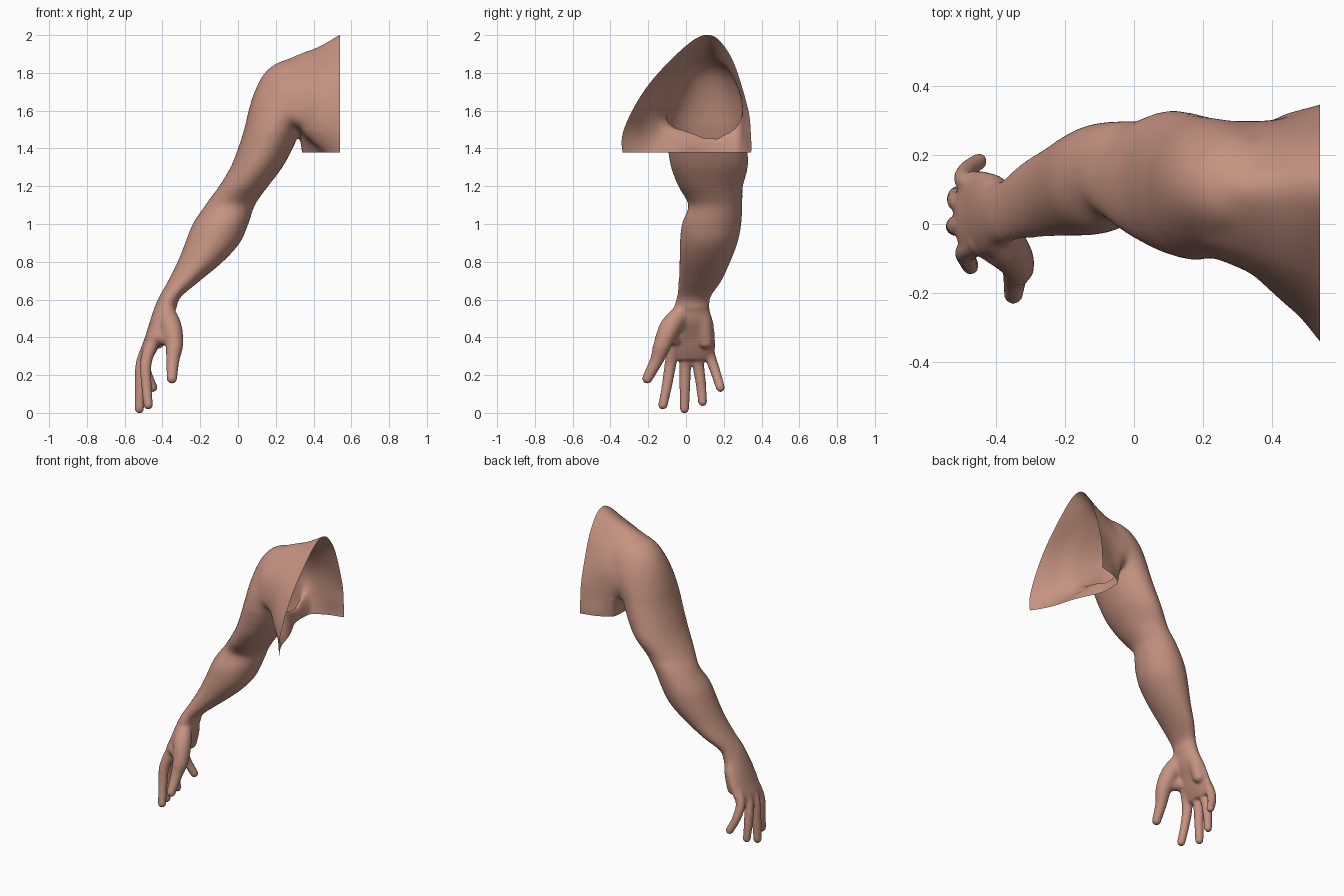
import bpy, bmesh, math
from mathutils import Vector, Matrix


def spline(pts, steps, closed=False):
    """Catmull-Rom interpolation through points of any dimension."""
    n, out = len(pts), []
    pick = (lambda i: pts[i % n]) if closed else (lambda i: pts[max(0, min(n - 1, i))])
    for i in range(n if closed else n - 1):
        a, b, c, d = (Vector(pick(i + k)) for k in (-1, 0, 1, 2))
        for s in range(steps):
            t = s / steps
            out.append(0.5 * (2 * b + (c - a) * t + (2 * a - 5 * b + 4 * c - d) * t * t
                              + (3 * b - a - 3 * c + d) * t ** 3))
    if not closed:
        out.append(Vector(pts[-1]))
    return out


def loft(bm, rings):
    """Closed skin over a stack of rings."""
    vs = [[bm.verts.new(p) for p in ring] for ring in rings]
    n = len(vs[0])
    for a, b in zip(vs, vs[1:]):
        for i in range(n):
            j = (i + 1) % n
            bm.faces.new((a[i], a[j], b[j], b[i]))
    faces = [bm.faces.new(vs[0]), bm.faces.new(vs[-1])]
    bmesh.ops.triangulate(bm, faces=faces)


def ellipse_loft(bm, rows):
    """Rows are (z, x min, x max, y min, y max)."""
    rings = []
    for z, x0, x1, y0, y1 in spline(rows, 5):
        rings.append([((x0 + x1) / 2 + (x1 - x0) / 2 * math.cos(a),
                       (y0 + y1) / 2 + (y1 - y0) / 2 * math.sin(a), z)
                      for a in (2 * math.pi * k / 40 for k in range(40))])
    loft(bm, rings)


def digit(bm, path):
    """Finger or mound from overlapping balls; points are (x, y, z, radius)."""
    for p in spline(path, 9):
        bmesh.ops.create_icosphere(bm, subdivisions=2, radius=p[3],
                                   matrix=Matrix.Translation(p.to_3d()))


bm = bmesh.new()

# Upper arm, elbow and forearm
ellipse_loft(bm, [
    (1.87, 0.25, 0.42, 0.05, 0.15), (1.845, 0.19, 0.45, 0.01, 0.20),
    (1.79, 0.132, 0.46, -0.03, 0.25),
    (1.70, 0.086, 0.45, -0.07, 0.29), (1.60, 0.055, 0.40, -0.097, 0.308),
    (1.50, 0.032, 0.335, -0.105, 0.315), (1.40, 0.0, 0.29, -0.097, 0.325),
    (1.30, -0.04, 0.235, -0.08, 0.328), (1.20, -0.10, 0.16, -0.042, 0.302),
    (1.14, -0.145, 0.115, -0.005, 0.30), (1.09, -0.18, 0.085, 0.012, 0.298),
    (1.00, -0.24, 0.055, -0.022, 0.293), (0.90, -0.28, 0.01, -0.033, 0.273),
    (0.80, -0.32, -0.08, -0.035, 0.235), (0.70, -0.37, -0.20, -0.04, 0.19),
    (0.61, -0.42, -0.305, -0.05, 0.13), (0.55, -0.445, -0.325, -0.06, 0.125)])

# Palm
ellipse_loft(bm, [
    (0.62, -0.415, -0.31, -0.05, 0.13), (0.55, -0.445, -0.33, -0.065, 0.125),
    (0.48, -0.468, -0.35, -0.09, 0.145), (0.40, -0.493, -0.395, -0.095, 0.155),
    (0.33, -0.518, -0.43, -0.095, 0.152), (0.28, -0.52, -0.46, -0.085, 0.125)])

# Thumb, its web, the heel of the hand, and fingers
digit(bm, [(-0.385, -0.01, 0.55, 0.045), (-0.355, -0.08, 0.46, 0.058),
           (-0.337, -0.122, 0.37, 0.05), (-0.345, -0.155, 0.28, 0.037),
           (-0.35, -0.205, 0.182, 0.029)])
digit(bm, [(-0.44, -0.05, 0.40, 0.045), (-0.40, -0.08, 0.40, 0.042),
           (-0.35, -0.11, 0.39, 0.045)])
digit(bm, [(-0.385, 0.075, 0.55, 0.038), (-0.40, 0.095, 0.48, 0.044),
           (-0.425, 0.105, 0.38, 0.042)])
digit(bm, [(-0.45, -0.055, 0.38, 0.036), (-0.487, -0.08, 0.27, 0.033),
           (-0.485, -0.10, 0.15, 0.029), (-0.475, -0.122, 0.042, 0.026)])
digit(bm, [(-0.46, 0.0, 0.37, 0.036), (-0.508, -0.004, 0.27, 0.033),
           (-0.518, -0.006, 0.14, 0.03), (-0.522, -0.008, 0.022, 0.026)])
digit(bm, [(-0.46, 0.05, 0.37, 0.036), (-0.508, 0.063, 0.27, 0.032),
           (-0.515, 0.078, 0.16, 0.029), (-0.51, 0.088, 0.058, 0.025)])
digit(bm, [(-0.43, 0.10, 0.42, 0.036), (-0.49, 0.125, 0.31, 0.031),
           (-0.485, 0.155, 0.22, 0.028), (-0.45, 0.182, 0.134, 0.025)])

# Chest, shoulder top and back: (y, z) outlines from the shoulder to the neck side
sections = [
    (0.20, [(0.05, 1.55), (-0.07, 1.56), (-0.085, 1.62), (-0.045, 1.74), (0.09, 1.845),
            (0.19, 1.79), (0.28, 1.68), (0.285, 1.6), (0.22, 1.56), (0.12, 1.54)]),
    (0.32, [(0.05, 1.49), (-0.1, 1.52), (-0.135, 1.6), (-0.085, 1.76), (0.09, 1.90),
            (0.205, 1.82), (0.29, 1.68), (0.295, 1.56), (0.25, 1.49), (0.15, 1.47)]),
    (0.36, [(0.03, 1.43), (-0.13, 1.475), (-0.16, 1.58), (-0.1, 1.76), (0.09, 1.915),
            (0.205, 1.83), (0.288, 1.68), (0.295, 1.5), (0.255, 1.3), (0.17, 1.22)]),
    (0.44, [(-0.09, 1.36), (-0.205, 1.42), (-0.23, 1.55), (-0.125, 1.78), (0.09, 1.945),
            (0.205, 1.87), (0.287, 1.7), (0.31, 1.5), (0.3, 1.3), (0.1, 1.18)]),
    (0.54, [(-0.26, 1.23), (-0.342, 1.42), (-0.285, 1.6), (-0.145, 1.8), (0.09, 2.003),
            (0.225, 1.91), (0.312, 1.67), (0.342, 1.5), (0.31, 1.3), (0.0, 1.15)]),
    (0.62, [(-0.32, 1.2), (-0.42, 1.4), (-0.34, 1.62), (-0.165, 1.84), (0.09, 2.04),
            (0.24, 1.94), (0.335, 1.67), (0.365, 1.5), (0.33, 1.3), (-0.02, 1.13)])]
flat = [[x] + [c for p in pts for c in p] for x, pts in sections]
rings = []
for row in spline(flat, 5):
    outline = [(row[i], row[i + 1]) for i in range(1, 21, 2)]
    rings.append([(row[0], p[0], p[1]) for p in spline(outline, 5, True)])
loft(bm, rings)
bmesh.ops.recalc_face_normals(bm, faces=bm.faces)

# Fuse all parts into one skin
mesh = bpy.data.meshes.new("arm")
bm.to_mesh(mesh)
bm.free()
arm = bpy.data.objects.new("arm", mesh)
bpy.context.collection.objects.link(arm)
mod = arm.modifiers.new("fuse", 'REMESH')
mod.mode = 'VOXEL'
mod.voxel_size = 0.008
dg = bpy.context.evaluated_depsgraph_get()
bm = bmesh.new()
bm.from_mesh(arm.evaluated_get(dg).to_mesh())
arm.modifiers.clear()

# Soften: a little on the fingers, more on palm and arm, most around the shoulder
for low, times in ((-1, 3), (0.36, 6), (0.6, 6), (1.5, 25)):
    vs = [v for v in bm.verts if v.co.z > low]
    for _ in range(times):
        bmesh.ops.smooth_vert(bm, verts=vs, factor=0.5, use_axis_x=True,
                              use_axis_y=True, use_axis_z=True)

# Open the shell at the neck side and under the chest
def cut(co, no, clear):
    bmesh.ops.bisect_plane(bm, geom=bm.verts[:] + bm.edges[:] + bm.faces[:],
                           plane_co=co, plane_no=no, clear_outer=clear)

cut((0.54, 0, 0), (1, 0, 0), True)
cut((0, 0, 1.378), (0, 0, -1), False)
below = [f for f in bm.faces if f.calc_center_median().z < 1.378
         and f.calc_center_median().x > 0.305]
bmesh.ops.delete(bm, geom=below, context='FACES')
for f in bm.faces:
    f.smooth = True
bm.to_mesh(mesh)
bm.free()

skin = bpy.data.materials.new("skin")
skin.diffuse_color = (0.56, 0.29, 0.22, 1)
mesh.materials.append(skin)
